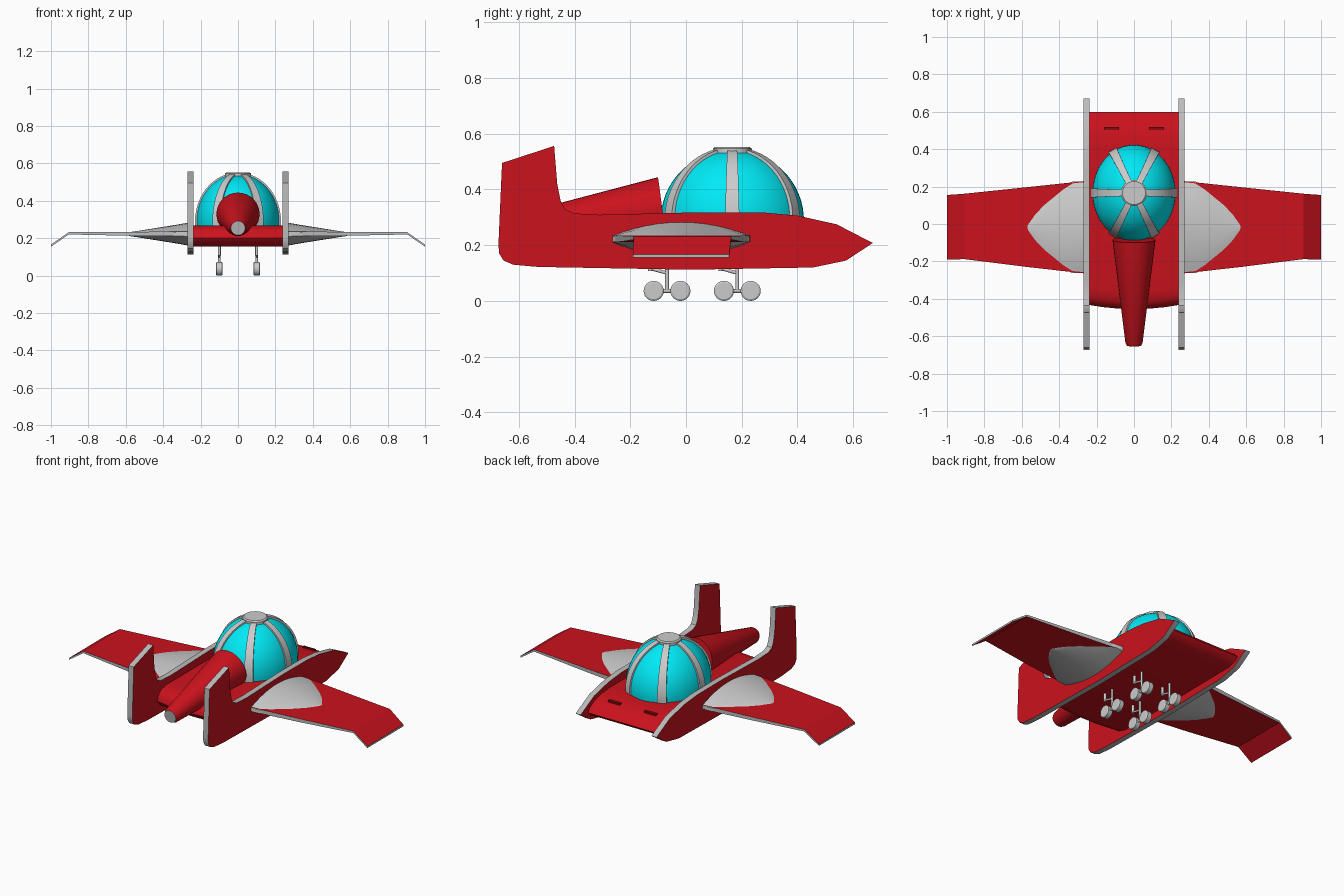
import bpy, bmesh
from math import sin, cos, pi, radians
from mathutils import Vector

if "Cube" in bpy.data.objects:
    bpy.data.objects.remove(bpy.data.objects["Cube"])


def material(name, rgb):
    m = bpy.data.materials.new(name)
    m.diffuse_color = (*rgb, 1)
    m.use_nodes = True
    m.node_tree.nodes["Principled BSDF"].inputs["Base Color"].default_value = m.diffuse_color
    return m


RED = material("red", (0.6, 0.006, 0.012))
DARK = material("dark_red", (0.22, 0.003, 0.006))
CYAN = material("cyan", (0.0, 0.82, 0.92))
GREY = material("grey", (0.5, 0.5, 0.5))


def loft(name, rings, mats=(), pick=None, mirror=False, angle=30):
    """Skin equal-length rings, cap both ends; pick(normal) gives the material slot."""
    bm = bmesh.new()
    vs = [[bm.verts.new(p) for p in r] for r in rings]
    n = len(rings[0])
    for a, b in zip(vs, vs[1:]):
        for i in range(n):
            j = (i + 1) % n
            bm.faces.new((a[i], a[j], b[j], b[i]))
    bm.faces.new(vs[0][::-1])
    bm.faces.new(vs[-1])
    bmesh.ops.recalc_face_normals(bm, faces=bm.faces)
    bm.normal_update()
    if pick:
        for f in bm.faces:
            f.material_index = pick(f.normal)
    me = bpy.data.meshes.new(name)
    bm.to_mesh(me)
    bm.free()
    ob = bpy.data.objects.new(name, me)
    bpy.context.collection.objects.link(ob)
    for m in mats:
        me.materials.append(m)
    bpy.ops.object.select_all(action='DESELECT')
    ob.select_set(True)
    bpy.context.view_layer.objects.active = ob
    bpy.ops.object.shade_smooth_by_angle(angle=radians(angle))
    if mirror:
        ob.modifiers.new("mirror", 'MIRROR')
    return ob


def tube(name, path, mats=(), pick=None, mirror=False, seg=16):
    """Round sections along a straight axis; path = [(point, radius), ...]."""
    axis = Vector(path[-1][0]) - Vector(path[0][0])
    q = axis.to_track_quat('Z', 'Y')
    rings = [[Vector(p) + q @ Vector((r * cos(2 * pi * i / seg), r * sin(2 * pi * i / seg), 0))
              for i in range(seg)] for p, r in path]
    return loft(name, rings, mats, pick, mirror)


# Side plates with upright fins: red faces, grey rims
plate = [(-.673, .2), (-.66, .495), (-.473, .556), (-.462, .42), (-.45, .36), (-.435, .33),
         (-.4, .314), (-.31, .309), (.05, .318), (.28, .317), (.4, .306), (.54, .275),
         (.67, .208), (.575, .145), (.455, .12), (.015, .112), (-.53, .122), (-.62, .13),
         (-.655, .145), (-.67, .17)]
loft("side_plate", [[(x, y, z) for y, z in plate] for x in (.237, .271)],
     (GREY, RED), lambda n: int(abs(n.x) > .5), mirror=True)

# Flat body with a slightly bowed front edge
body = [(-.455, .2), (-.445, .235), (-.415, .258), (-.36, .268), (.4, .268), (.48, .26),
        (.54, .243), (.58, .22), (.6, .195), (.58, .175), (.53, .16), (-.38, .155), (-.43, .17)]
loft("body", [[(x, y + (.1 * (x / .24) ** 2 * .22 if y < -.3 else 0), z) for y, z in body]
              for x in (-.24, -.16, -.08, 0, .08, .16, .24)], (RED,), angle=40)

# Rear slots
loft("rear_slot", [[(x, .503, .24), (x, .518, .24), (x, .518, .26), (x, .503, .262)]
                   for x in (.08, .16)], (DARK,), mirror=True)

# Wings with drooped tips: red skins, grey edges
wing = [(.24, .232, -.267, .21, .236), (.57, .197, -.23, .213, .234),
        (.905, .162, -.188, .22, .232), (1.0, .155, -.19, .155, .166)]
loft("wing", [[(x, a, lo), (x, b, lo), (x, b, hi), (x, a, hi)] for x, a, b, lo, hi in wing],
     (GREY, RED), lambda n: int(abs(n.z) > .5), mirror=True, angle=20)

# Grey lens-shaped wing root fairings
fairing = []
for x, hw, hh in ((.25, .245, .064), (.33, .245, .05), (.38, .218, .042), (.43, .182, .034),
                  (.48, .148, .026), (.53, .105, .018), (.565, .055, .013), (.583, .004, .01)):
    top = [(t / 6, .2 + .8 * (1 - (t / 6) ** 2)) for t in range(-6, 7)]
    fairing.append([(x, -.018 + hw * t, .222 + hh * h) for t, h in top] +
                   [(x, -.018 + hw * t, .222 - hh * h) for t, h in reversed(top)])
loft("wing_fairing", fairing, mirror=True, angle=35)

# Canopy dome
CX, CZ, RX, RY, RZ = .166, .29, .222, .257, .252


def dome_point(az, el, k=1.0):
    return Vector((RX * k * cos(el) * cos(az), CX + RY * k * cos(el) * sin(az), CZ + RZ * k * sin(el)))


loft("canopy", [[dome_point(2 * pi * i / 48, radians(e)) for i in range(48)]
                for e in range(-8, 89, 6)], (CYAN,))

# Six canopy ribs
for r in range(6):
    az = r * pi / 3
    side = Vector((-sin(az), cos(az), 0))
    rings = []
    for e in range(-6, 85, 6):
        w = side * (.026 - .010 * max(e, 0) / 84)
        a, b = dome_point(az, radians(e), .975), dome_point(az, radians(e), 1.035)
        rings.append([a - w, a + w, b + w, b - w])
    loft(f"canopy_rib_{r + 1}", rings)

# Canopy cap
tube("canopy_cap", [((0, CX, .53), .07), ((0, CX, .546), .07), ((0, CX, .552), .062)], seg=24)

# Tapered nose boom with a grey front end
tube("nose_boom", [((0, -.085, .33), .115), ((0, -.635, .256), .046), ((0, -.65, .254), .038)],
     (RED, GREY), lambda n: int(n.y < -.9), seg=32)

# Landing gear: four struts, each with a brace, an axle beam and two wheels
for tag, y in (("front", -.068), ("rear", .184)):
    x = .1
    tube(f"{tag}_gear_strut", [((x, y, .036), .007), ((x, y, .165), .007)], mirror=True)
    tube(f"{tag}_gear_brace", [((x, y, .1), .006), ((x, y - .065, .118), .006)], mirror=True)
    tube(f"{tag}_gear_link", [((x, y - .06, .108), .008), ((x, y - .06, .165), .008)], mirror=True)
    tube(f"{tag}_gear_beam", [((x, y - .047, .036), .007), ((x, y + .047, .036), .007)], mirror=True)
    for end, dy in (("leading", -.048), ("trailing", .048)):
        tube(f"{tag}_{end}_wheel",
             [((x + dx, y + dy, .036), r) for dx, r in
              ((-.018, .03), (-.014, .036), (.014, .036), (.018, .03))], mirror=True, seg=24)
